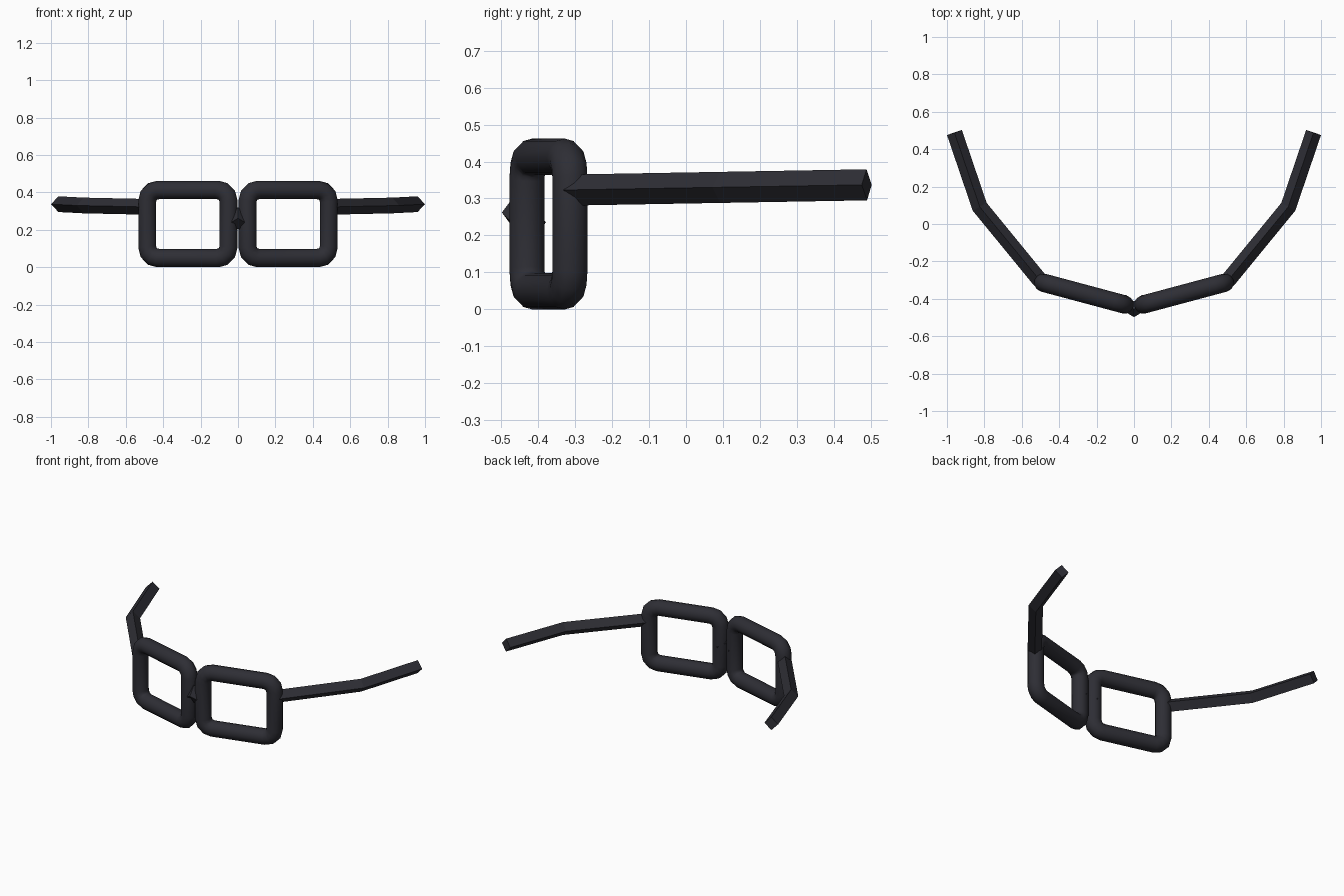
import bpy, bmesh, math
from mathutils import Vector

if "Cube" in bpy.data.objects:
    bpy.data.objects.remove(bpy.data.objects["Cube"])

frame_black = bpy.data.materials.new("frame_black")
frame_black.diffuse_color = (0.027, 0.027, 0.035, 1)
frame_black.use_nodes = True
frame_black.node_tree.nodes["Principled BSDF"].inputs["Base Color"].default_value = frame_black.diffuse_color


def sweep(name, path, up, radius, sides, closed=False, smooth=False, mirror=False):
    """Sweep a regular polygon along a path with mitred joints."""
    path, up = [Vector(p) for p in path], Vector(up).normalized()
    n = len(path)
    bm = bmesh.new()
    rings = []
    for i, p in enumerate(path):
        before = (p - path[i - 1]).normalized() if closed or i > 0 else None
        after = (path[(i + 1) % n] - p).normalized() if closed or i < n - 1 else None
        before, after = before or after, after or before
        tangent = (before + after).normalized()
        side = tangent.cross(up).normalized()
        normal = side.cross(tangent)
        stretch = 1 / max(0.5, tangent.dot(after))
        ring = []
        for k in range(sides):
            a = 2 * math.pi * k / sides
            ring.append(bm.verts.new(p + side * (radius * stretch * math.cos(a))
                                     + normal * (radius * math.sin(a))))
        rings.append(ring)
    for i in range(n if closed else n - 1):
        r, s = rings[i], rings[(i + 1) % n]
        for k in range(sides):
            j = (k + 1) % sides
            bm.faces.new((r[k], r[j], s[j], s[k]))
    if not closed:
        bm.faces.new(rings[0])
        bm.faces.new(rings[-1])
    bmesh.ops.recalc_face_normals(bm, faces=bm.faces)
    mesh = bpy.data.meshes.new(name)
    bm.to_mesh(mesh)
    bm.free()
    mesh.materials.append(frame_black)
    obj = bpy.data.objects.new(name, mesh)
    bpy.context.collection.objects.link(obj)
    if smooth:
        bpy.ops.object.select_all(action='DESELECT')
        obj.select_set(True)
        bpy.context.view_layer.objects.active = obj
        bpy.ops.object.shade_smooth_by_angle(angle=math.radians(40))
    if mirror:
        obj.modifiers.new("mirror", 'MIRROR').use_mirror_merge = False
    return obj


# Lens rims: rounded rectangles swept with a round tube, angled back at the sides
ANGLE = math.radians(15)
HALF_W, HALF_H, CORNER, STEPS = 0.225, 0.182, 0.06, 3
along = Vector((math.cos(ANGLE), math.sin(ANGLE), 0))
center = Vector((0.268, -0.372, 0.231))
rim_path = []
for q, (sx, sz) in enumerate([(1, 1), (-1, 1), (-1, -1), (1, -1)]):
    for s in range(STEPS + 1):
        a = math.pi / 2 * (q + s / STEPS)
        u = sx * (HALF_W - CORNER) + CORNER * math.cos(a)
        v = sz * (HALF_H - CORNER) + CORNER * math.sin(a)
        rim_path.append(center + along * u + Vector((0, 0, v)))
sweep("lens_rims", rim_path, (math.sin(ANGLE), -math.cos(ANGLE), 0),
      0.049, 12, closed=True, smooth=True, mirror=True)

# Temple arms: diamond-section bars bending backwards
sweep("temple_arms", [(0.50, -0.305, 0.323), (0.825, 0.092, 0.33), (0.96, 0.489, 0.337)],
      (0, 0, 1), 0.042, 4, mirror=True)

# Nose bridge: small peaked bar between the rims
sweep("nose_bridge", [(-0.06, -0.415, 0.225), (0, -0.456, 0.262), (0.06, -0.415, 0.225)],
      (0, 1, 0), 0.042, 4)
